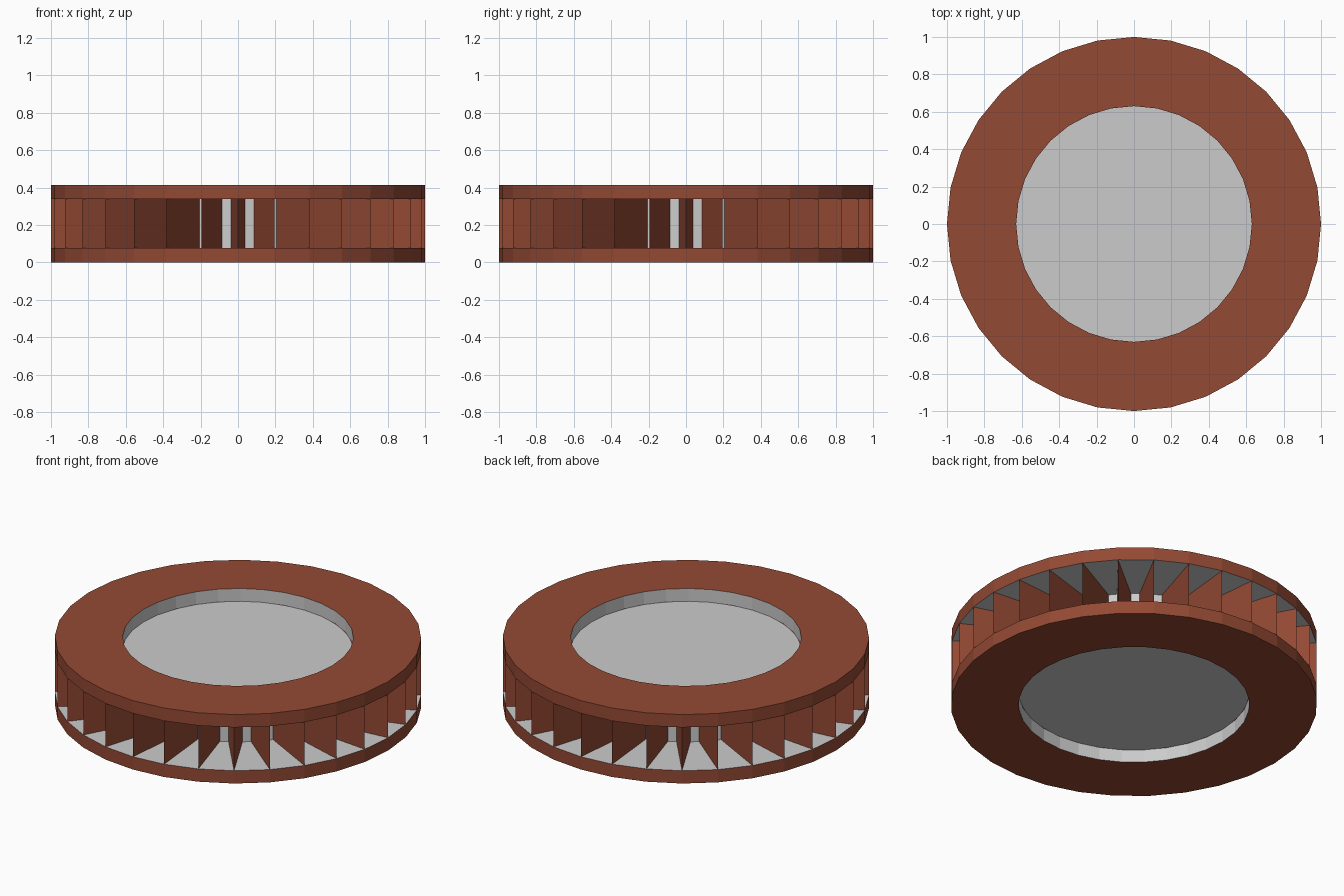
import bpy, bmesh
from math import cos, sin, pi

if "Cube" in bpy.data.objects:
    bpy.data.objects.remove(bpy.data.objects["Cube"])

N = 32                       # sides and number of vanes
R_OUT, R_IN = 1.0, 0.63
Z0, Z1, Z2, Z3 = 0.0, 0.077, 0.338, 0.415

brown = bpy.data.materials.new("brown")
brown.diffuse_color = (0.295, 0.067, 0.034, 1)
brown.use_nodes = True
brown.node_tree.nodes["Principled BSDF"].inputs["Base Color"].default_value = brown.diffuse_color
grey = bpy.data.materials.new("grey")
grey.diffuse_color = (0.8, 0.8, 0.8, 1)
grey.use_nodes = True
grey.node_tree.nodes["Principled BSDF"].inputs["Base Color"].default_value = grey.diffuse_color


def finish(name, bm, mats=()):
    bmesh.ops.recalc_face_normals(bm, faces=bm.faces)
    me = bpy.data.meshes.new(name)
    bm.to_mesh(me)
    bm.free()
    for m in mats:
        me.materials.append(m)
    ob = bpy.data.objects.new(name, me)
    bpy.context.collection.objects.link(ob)
    return ob


def circle(bm, r, z):
    return [bm.verts.new((r * cos(2 * pi * i / N), r * sin(2 * pi * i / N), z))
            for i in range(N)]


def plate(name, z_face, z_hidden):
    # ring: brown rim and visible face, grey bore and vane-side face
    bm = bmesh.new()
    loops = [circle(bm, R_OUT, z_hidden), circle(bm, R_OUT, z_face),
             circle(bm, R_IN, z_face), circle(bm, R_IN, z_hidden)]
    for k, mat in enumerate((0, 0, 1, 1)):
        a, b = loops[k], loops[(k + 1) % 4]
        for i in range(N):
            j = (i + 1) % N
            bm.faces.new((a[i], a[j], b[j], b[i])).material_index = mat
    finish(name, bm, (brown, grey))


plate("bottom_plate", Z0, Z1)
plate("top_plate", Z3, Z2)

# central drum
bm = bmesh.new()
lo, hi = circle(bm, R_IN, Z1), circle(bm, R_IN, Z2)
bm.faces.new(lo)
bm.faces.new(hi)
for i in range(N):
    j = (i + 1) % N
    bm.faces.new((lo[i], lo[j], hi[j], hi[i]))
finish("drum", bm)

# wedge vanes: sharp at the rim, wide at the drum
bm = bmesh.new()
for i in range(N):
    c, s = cos(2 * pi * i / N), sin(2 * pi * i / N)
    tri = [(R_OUT, 0), (0.625, 0.038), (0.625, -0.038)]
    lo, hi = [[bm.verts.new((x * c - y * s, x * s + y * c, z)) for x, y in tri]
              for z in (Z1, Z2)]
    bm.faces.new(lo)
    bm.faces.new(hi)
    for k in range(3):
        m = (k + 1) % 3
        bm.faces.new((lo[k], lo[m], hi[m], hi[k]))
finish("vanes", bm, (brown,))
